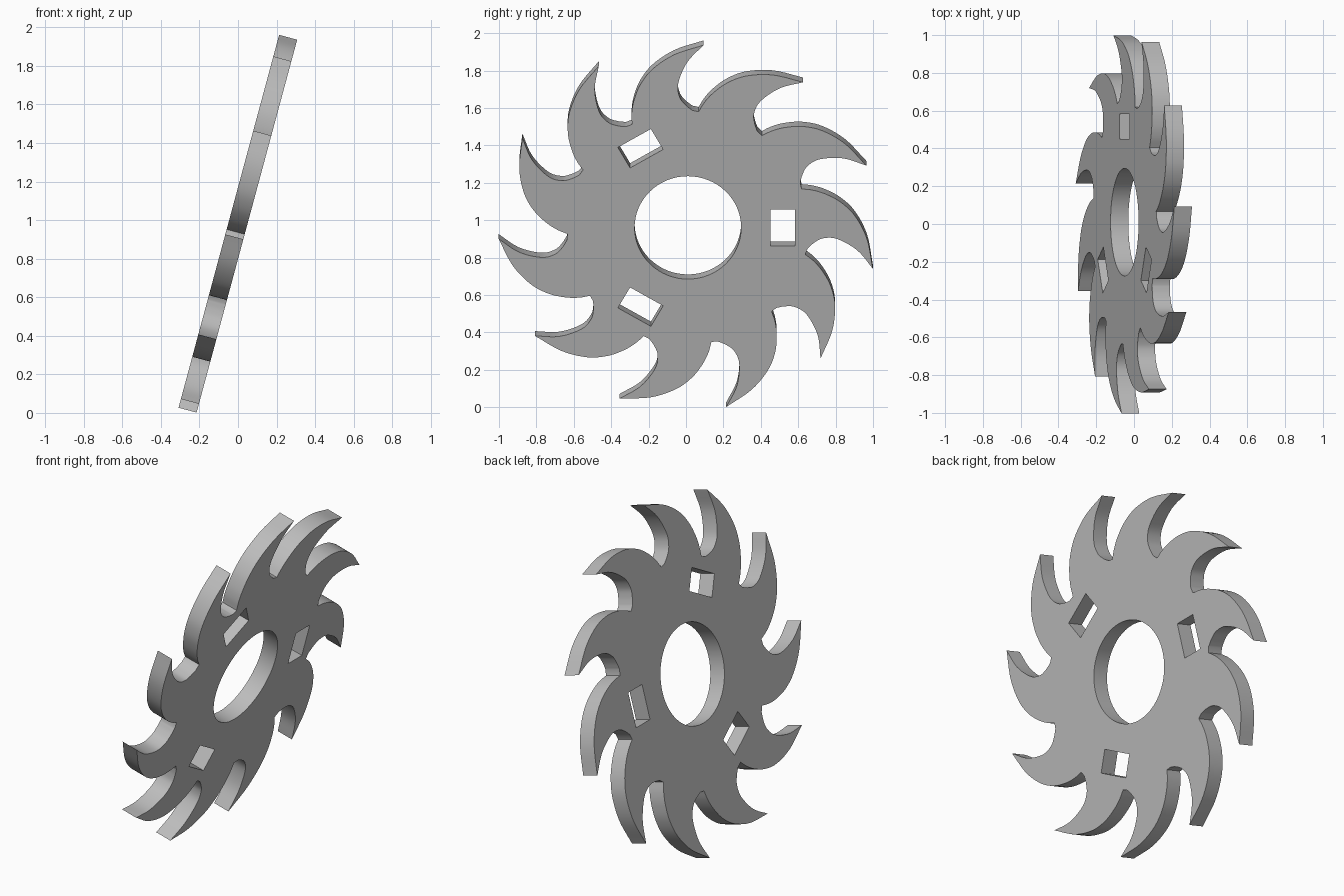
import bpy
from math import radians, sin, cos, tau
from mathutils import Vector, Matrix

TEETH = 11
TIP_ANGLE = radians(85.3)
TILT = radians(15.1)
THICKNESS = 0.097

# Remove the default cube
cube = bpy.data.objects.get("Cube")
if cube:
    bpy.data.objects.remove(cube, do_unlink=True)


def polar(r, a):
    return Vector((r * cos(a), r * sin(a)))


def smooth_path(pts, steps=5):
    """Catmull-Rom path through the points, last point left out."""
    ext = [2 * pts[0] - pts[1]] + pts + [2 * pts[-1] - pts[-2]]
    out = []
    for p0, p1, p2, p3 in zip(ext, ext[1:], ext[2:], ext[3:]):
        for i in range(steps):
            t = i / steps
            out.append(0.5 * (2 * p1 + (p2 - p0) * t
                              + (2 * p0 - 5 * p1 + 4 * p2 - p3) * t ** 2
                              + (3 * p1 - p0 - 3 * p2 + p3) * t ** 3))
    return out


# One hooked tooth as (radius, degrees from its tip)
hollow_side = [(1.014, 0), (0.914, 5), (0.80, 8.4), (0.725, 8.2), (0.68, 5.8), (0.65, 2.6)]
curved_back = [(0.645, -0.4), (0.70, -2.6), (0.76, -5.7), (0.83, -10.1),
               (0.897, -15.8), (0.96, -23.6), (1.014, -360 / TEETH)]

# Toothed outline, going clockwise
outline = []
for k in range(TEETH):
    base = TIP_ANGLE - k * tau / TEETH
    for side in (hollow_side, curved_back):
        pts = [polar(r, base + radians(d)) for r, d in side]
        outline += smooth_path(pts)
        if side is hollow_side:
            outline.append(pts[-1])

# Round bore and three rectangular slots
bore = [polar(0.285, i * tau / 64) for i in range(64)]
slots = []
for k in range(3):
    turn = Matrix.Rotation(k * tau / 3, 2)
    slots.append([turn @ Vector(p) for p in
                  ((0.441, -0.102), (0.572, -0.102), (0.572, 0.102), (0.441, 0.102))])

# Filled flat curve, extruded to the plate thickness
curve = bpy.data.curves.new("cutter_disc", "CURVE")
curve.dimensions = "2D"
curve.fill_mode = "BOTH"
curve.extrude = THICKNESS / 2
for loop in [outline, bore] + slots:
    spline = curve.splines.new("POLY")
    spline.points.add(len(loop) - 1)
    for point, co in zip(spline.points, loop):
        point.co = (co.x, co.y, 0, 1)
    spline.use_cyclic_u = True

disc = bpy.data.objects.new("cutter_disc", curve)
bpy.context.collection.objects.link(disc)

# Stand the disc up facing sideways, leaning over
disc.matrix_world = Matrix((
    (0, sin(TILT), cos(TILT), -0.003),
    (1, 0, 0, 0.01),
    (0, cos(TILT), -sin(TILT), 0.973),
    (0, 0, 0, 1)))

bpy.ops.object.select_all(action="DESELECT")
disc.select_set(True)
bpy.context.view_layer.objects.active = disc
bpy.ops.object.convert(target="MESH")
disc = bpy.context.view_layer.objects.active

# Weld the caps to the rim and keep corners sharp
bpy.ops.object.mode_set(mode="EDIT")
bpy.ops.mesh.select_all(action="SELECT")
bpy.ops.mesh.remove_doubles(threshold=0.0005)
bpy.ops.mesh.normals_make_consistent(inside=False)
bpy.ops.object.mode_set(mode="OBJECT")
bpy.ops.object.shade_smooth_by_angle(angle=radians(30))

# Plain grey metal
grey = bpy.data.materials.new("grey_metal")
grey.use_nodes = True
color = (0.5, 0.5, 0.5, 1)
grey.diffuse_color = color
grey.node_tree.nodes["Principled BSDF"].inputs["Base Color"].default_value = color
disc.data.materials.clear()
disc.data.materials.append(grey)
